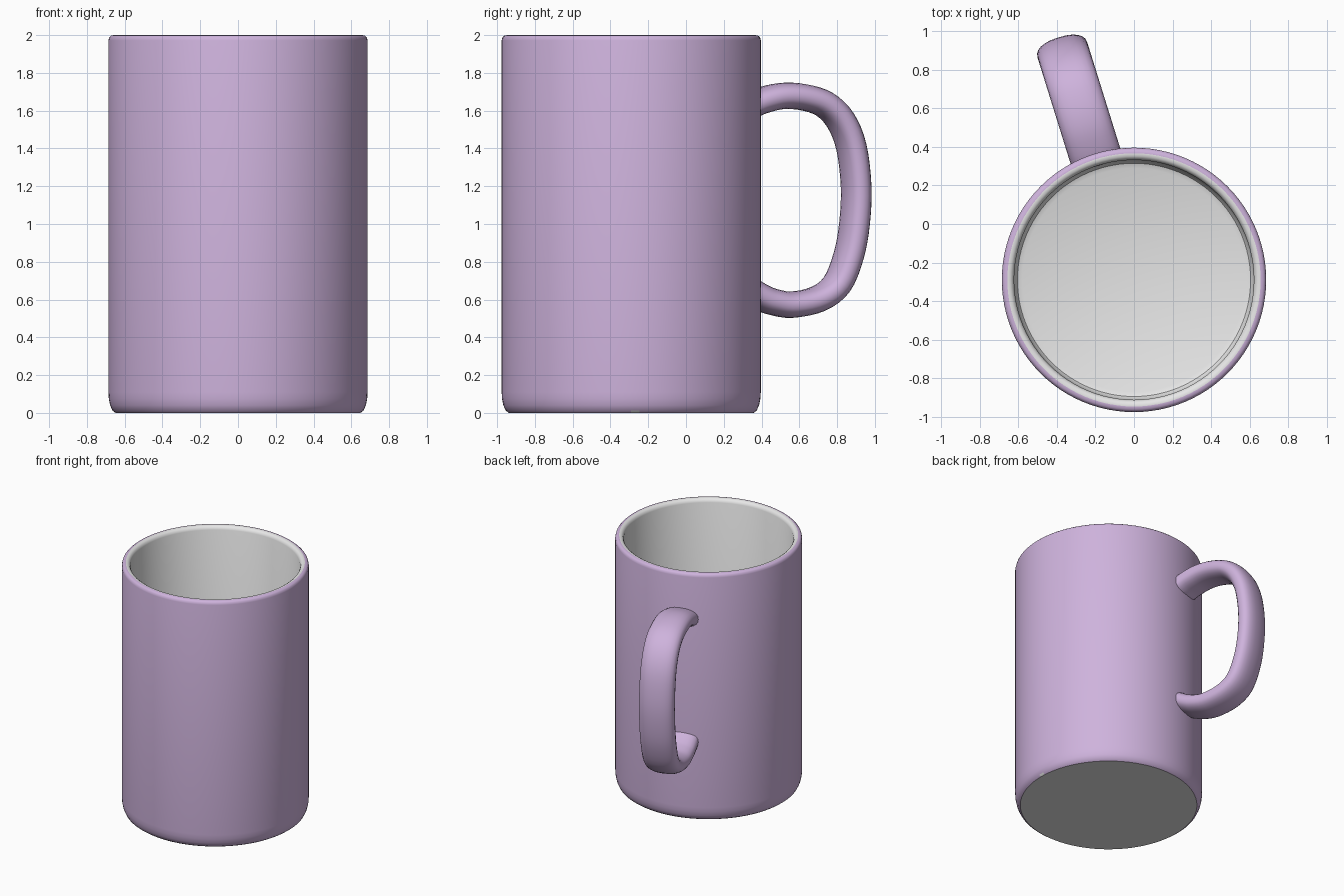
import bpy, bmesh, math
from mathutils import Vector, Matrix

cube = bpy.data.objects.get("Cube")
if cube:
    bpy.data.objects.remove(cube, do_unlink=True)


def material(name, color):
    m = bpy.data.materials.new(name)
    m.use_nodes = True
    m.diffuse_color = color
    m.node_tree.nodes["Principled BSDF"].inputs["Base Color"].default_value = color
    return m


PURPLE = material("lilac glaze", (0.62, 0.45, 0.72, 1))
WHITE = material("white glaze", (0.8, 0.8, 0.8, 1))
CENTRE_Y = -0.29


def finish(bm, name, mats, angle):
    bmesh.ops.recalc_face_normals(bm, faces=bm.faces)
    mesh = bpy.data.meshes.new(name)
    bm.to_mesh(mesh)
    bm.free()
    obj = bpy.data.objects.new(name, mesh)
    bpy.context.collection.objects.link(obj)
    for m in mats:
        mesh.materials.append(m)
    obj.location.y = CENTRE_Y
    bpy.ops.object.select_all(action='DESELECT')
    obj.select_set(True)
    bpy.context.view_layer.objects.active = obj
    bpy.ops.object.shade_smooth_by_angle(angle=math.radians(angle))
    return obj


# Cup body: lathed profile from base centre, up the outside, down the inside
profile = [(0, 0), (0.648, 0), (0.664, 0.012), (0.677, 0.04), (0.684, 0.075),
           (0.686, 0.11), (0.686, 1.972), (0.682, 1.988), (0.672, 1.997),
           (0.657, 2), (0.642, 1.998), (0.63, 1.99), (0.622, 1.972),
           (0.622, 0.14), (0.617, 0.115), (0.605, 0.095), (0.58, 0.085), (0, 0.085)]
bm = bmesh.new()
verts = [bm.verts.new((r, 0, z)) for r, z in profile]
edges = [bm.edges.new(pair) for pair in zip(verts, verts[1:])]
bmesh.ops.spin(bm, geom=verts + edges, cent=(0, 0, 0), axis=(0, 0, 1),
               angle=math.tau, steps=96, use_duplicate=False)
bmesh.ops.remove_doubles(bm, verts=bm.verts, dist=0.0005)
# White inside and underneath, lilac outside
for f in bm.faces:
    radius = sum(v.co.xy.length for v in f.verts) / len(f.verts)
    flat_base = all(v.co.z < 0.001 for v in f.verts)
    f.material_index = 1 if flat_base or radius < 0.656 else 0
finish(bm, "cup_body", [PURPLE, WHITE], 35)

# Handle: rounded oval swept along a loop in the radial plane
path = [Vector(p) for p in [
    (0.655, 1.625), (0.72, 1.652), (0.83, 1.677), (0.95, 1.672), (1.07, 1.635),
    (1.16, 1.55), (1.22, 1.41), (1.247, 1.2), (1.238, 1.0), (1.205, 0.83),
    (1.14, 0.68), (1.035, 0.603), (0.89, 0.573), (0.785, 0.588), (0.72, 0.612),
    (0.655, 0.648)]]


def smooth_path(pts, steps):
    ext = [2 * pts[0] - pts[1]] + pts + [2 * pts[-1] - pts[-2]]
    out = []
    for a, b, c, d in zip(ext, ext[1:], ext[2:], ext[3:]):
        for i in range(steps):
            t = i / steps
            out.append(0.5 * (2 * b + (c - a) * t + (2 * a - 5 * b + 4 * c - d) * t * t
                              + (3 * b - a - 3 * c + d) * t ** 3))
    return out + [pts[-1]]


def oval(i, n, half_width, half_depth, power=0.85):
    c, s = math.cos(math.tau * i / n), math.sin(math.tau * i / n)
    return (math.copysign(abs(c) ** power, c) * half_width,
            math.copysign(abs(s) ** power, s) * half_depth)


SIDES = 24
curve = smooth_path(path, 4)
bm = bmesh.new()
rings = []
for k, p in enumerate(curve):
    tangent = (curve[min(k + 1, len(curve) - 1)] - curve[max(k - 1, 0)]).normalized()
    normal = Vector((-tangent.y, tangent.x))
    ring = []
    for i in range(SIDES):
        w, d = oval(i, SIDES, 0.135, 0.07)
        q = p + normal * d
        ring.append(bm.verts.new((w, q.x, q.y)))
    rings.append(ring)
for a, b in zip(rings, rings[1:]):
    for i in range(SIDES):
        j = (i + 1) % SIDES
        bm.faces.new((a[i], a[j], b[j], b[i]))
bm.faces.new(rings[0])
bm.faces.new(rings[-1])
bmesh.ops.rotate(bm, verts=bm.verts, matrix=Matrix.Rotation(math.radians(17.3), 3, 'Z'))
finish(bm, "handle", [PURPLE], 50)
